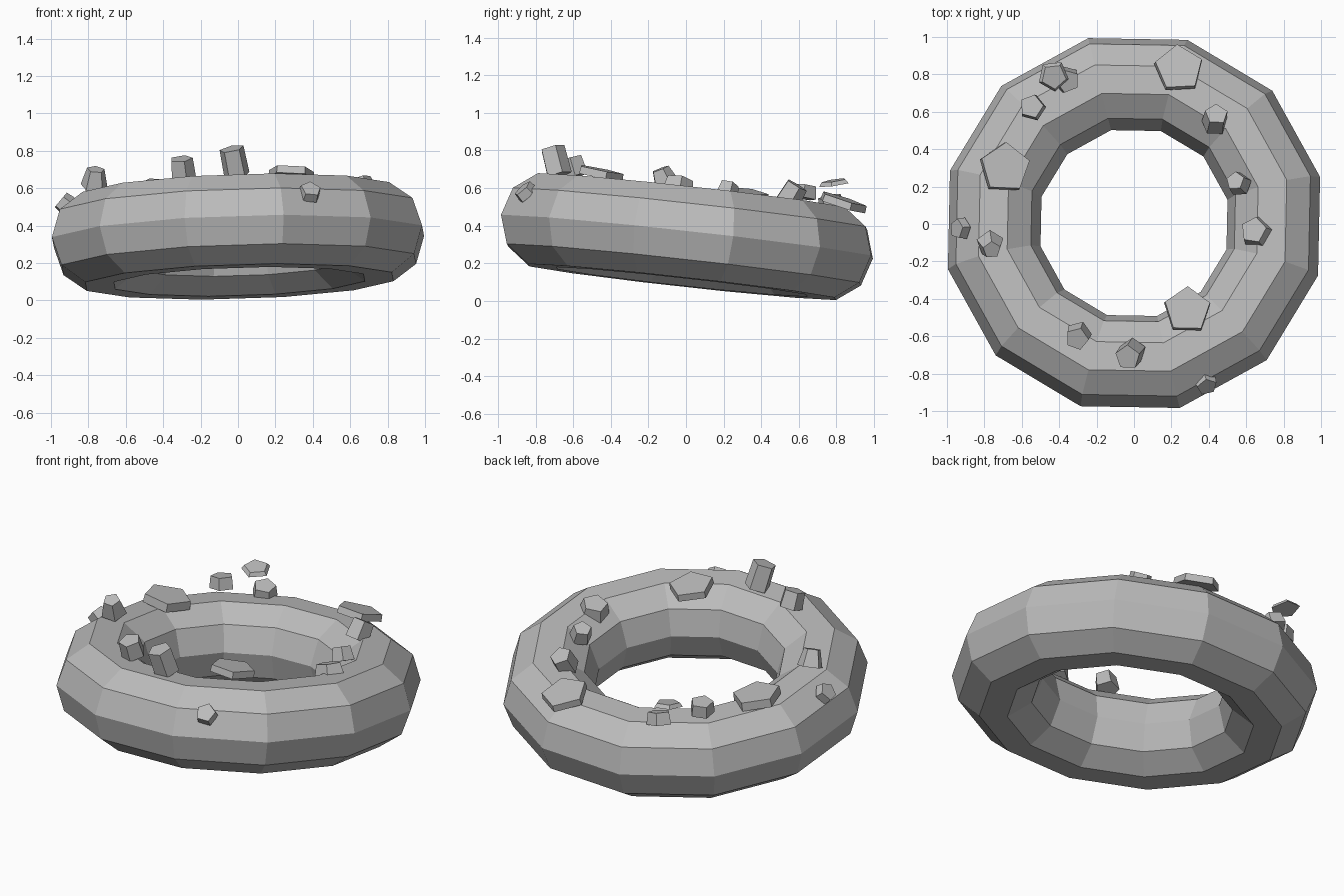
import bpy
from math import radians, pi
from mathutils import Matrix, Vector

cube = bpy.data.objects.get("Cube")
if cube:
    bpy.data.objects.remove(cube, do_unlink=True)

# One plain stone colour
stone = bpy.data.materials.new("stone_grey")
stone.use_nodes = True
stone.diffuse_color = (0.5, 0.5, 0.5, 1)
stone.node_tree.nodes["Principled BSDF"].inputs["Base Color"].default_value = (0.5, 0.5, 0.5, 1)


def finish(name, matrix):
    """Name, place and colour the newly added object."""
    obj = bpy.context.object
    obj.name = name
    obj.matrix_world = matrix
    obj.data.materials.clear()
    obj.data.materials.append(stone)
    return obj


def chunk(name, place, lean, radius, height, taper=0.9, spin=90):
    """Five-sided stone whose axis leans by the given x and y slopes."""
    bpy.ops.mesh.primitive_cone_add(vertices=5, radius1=radius,
                                    radius2=radius * taper, depth=height)
    axis = Vector((lean[0], lean[1], 1)).normalized()
    turn = Vector((0, 0, 1)).rotation_difference(axis).to_matrix().to_4x4()
    # Cone vertices begin on +y, so the spin is measured from there
    spun = Matrix.Rotation(radians(spin) - pi / 2, 4, 'Z')
    finish(name, Matrix.Translation(place) @ turn @ spun)


# Tilted faceted ring
bpy.ops.mesh.primitive_torus_add(major_segments=12, minor_segments=10,
                                 major_radius=0.77, minor_radius=0.255)
finish("ring", Matrix.Translation((0, 0.005, 0.342))
       @ Matrix.Rotation(-0.03, 4, 'Y') @ Matrix.Rotation(-0.11, 4, 'X')
       @ Matrix.Rotation(radians(14), 4, 'Z'))

# Broad flat slabs
chunk("back_slab", (0.24, 0.83, 0.525), (0.08, 0.32), 0.135, 0.04, 0.97, 94)
chunk("front_slab", (0.285, -0.46, 0.68), (0.05, 0.2), 0.13, 0.04, 0.97, 89)
chunk("side_slab", (-0.69, 0.30, 0.56), (0.13, 0.12), 0.14, 0.05, 0.97, 88)
chunk("floating_slab", (-0.43, 0.79, 0.63), (0.1, -0.15), 0.085, 0.022, 0.8, 60)

# Stones on the front half
chunk("tall_stone", (-0.02, -0.695, 0.74), (-0.2, -0.25), 0.072, 0.15, 0.95)
chunk("front_stone", (-0.30, -0.60, 0.71), (-0.1, -0.3), 0.07, 0.1, 0.9, 70)
chunk("outer_stone", (0.385, -0.855, 0.58), (0.3, -0.9), 0.062, 0.05, 0.9, 100)
chunk("side_stone", (-0.765, -0.12, 0.655), (0.1, -0.4), 0.075, 0.1, 0.65, 20)
chunk("edge_stone", (-0.93, -0.025, 0.52), (-1.2, 0), 0.06, 0.05, 0.9, 80)

# Stones on the back half
chunk("inner_stone", (0.65, -0.04, 0.61), (-0.3, 0.2), 0.09, 0.08, 0.8, 80)
chunk("hole_stone", (0.555, 0.22, 0.585), (-0.4, 0.3), 0.065, 0.08, 0.8, 90)
chunk("leaning_stone", (0.435, 0.56, 0.57), (0.12, 0.6), 0.07, 0.11, 0.9, 90)
chunk("back_stone", (-0.545, 0.625, 0.58), (-0.1, 0.12), 0.072, 0.07, 0.9, 75)
chunk("resting_stone", (-0.36, 0.77, 0.52), (0.2, -0.2), 0.075, 0.07, 0.85, 110)
